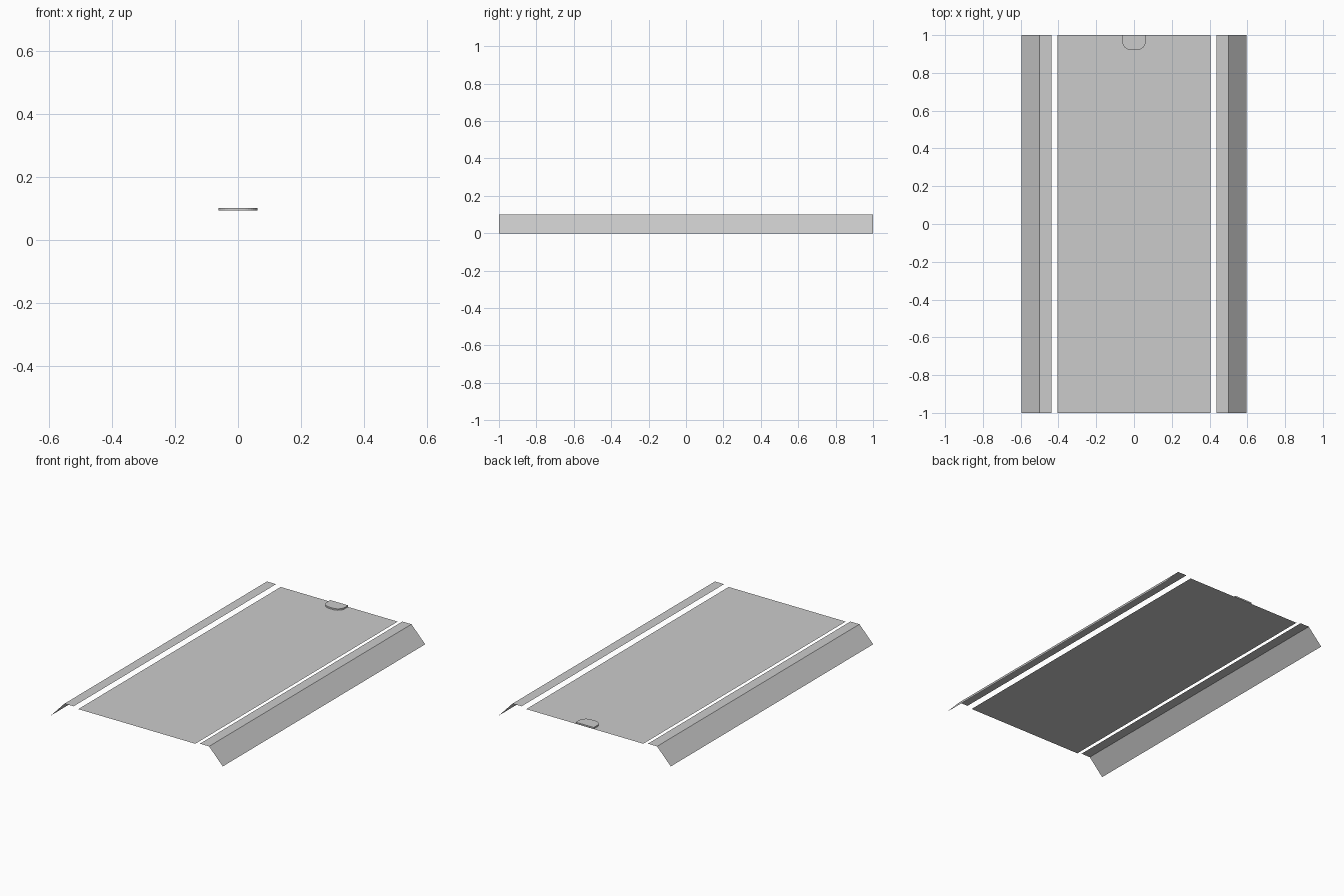
import bpy, bmesh, math

if "Cube" in bpy.data.objects:
    bpy.data.objects.remove(bpy.data.objects["Cube"])

Z_TOP, Z_PLATE, L = 0.1, 0.091, 1.0


def make_object(name, bm):
    mesh = bpy.data.meshes.new(name)
    bm.to_mesh(mesh)
    bm.free()
    obj = bpy.data.objects.new(name, mesh)
    bpy.context.collection.objects.link(obj)
    return obj


def sheet(name, profile):
    """Thin sheet: sweep an (x, z) profile along y."""
    bm = bmesh.new()
    rows = [[bm.verts.new((x, y, z)) for x, z in profile] for y in (-L, L)]
    for i in range(len(profile) - 1):
        bm.faces.new((rows[0][i], rows[0][i + 1], rows[1][i + 1], rows[1][i]))
    return make_object(name, bm)


# Flat centre panel
sheet("centre_panel", [(-0.405, Z_PLATE), (0.405, Z_PLATE)])

# Folded side rails: flat lip and sloping flange
sheet("left_rail", [(-0.595, 0), (-0.5, Z_TOP), (-0.437, Z_TOP)])
sheet("right_rail", [(0.437, Z_TOP), (0.5, Z_TOP), (0.595, 0)])

# Rounded tab at the back edge
w, depth, r, steps = 0.062, 0.08, 0.048, 8
outline = [(w, L), (-w, L)]
for cx, start in ((-w + r, math.pi), (w - r, 1.5 * math.pi)):
    for i in range(steps + 1):
        a = start + 0.5 * math.pi * i / steps
        outline.append((cx + r * math.cos(a), L - depth + r + r * math.sin(a)))
bm = bmesh.new()
base = bm.faces.new([bm.verts.new((x, y, Z_PLATE + 0.001)) for x, y in outline])
ext = bmesh.ops.extrude_face_region(bm, geom=[base], use_keep_orig=True)
for g in ext["geom"]:
    if isinstance(g, bmesh.types.BMVert):
        g.co.z = Z_TOP + 0.001
bmesh.ops.recalc_face_normals(bm, faces=bm.faces)
make_object("back_tab", bm)
